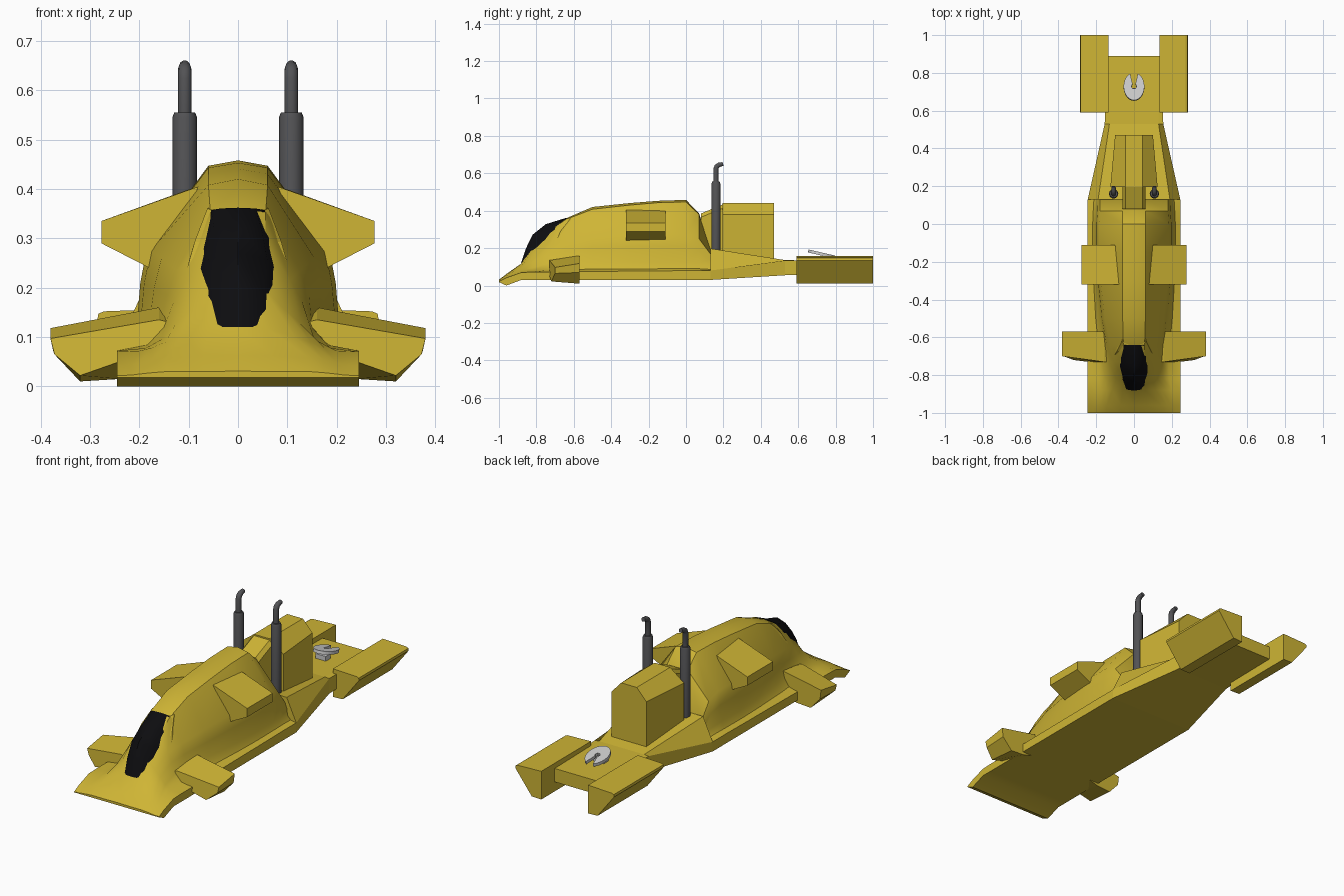
import bpy, bmesh, math
from mathutils import Vector, Matrix

if "Cube" in bpy.data.objects:
    bpy.data.objects.remove(bpy.data.objects["Cube"])


def mat(name, col):
    m = bpy.data.materials.new(name)
    m.diffuse_color = (*col, 1)
    m.use_nodes = True
    m.node_tree.nodes["Principled BSDF"].inputs["Base Color"].default_value = m.diffuse_color
    return m


YELLOW = mat("yellow_paint", (0.62, 0.46, 0.035))
BLACK = mat("black_glass", (0.004, 0.004, 0.005))
STEEL = mat("dark_steel", (0.085, 0.085, 0.09))


def finish(name, bm, material=None, smooth=None):
    bmesh.ops.recalc_face_normals(bm, faces=bm.faces)
    me = bpy.data.meshes.new(name)
    bm.to_mesh(me)
    bm.free()
    ob = bpy.data.objects.new(name, me)
    bpy.context.collection.objects.link(ob)
    if material:
        me.materials.append(material)
    if smooth:
        bpy.ops.object.select_all(action='DESELECT')
        ob.select_set(True)
        bpy.context.view_layer.objects.active = ob
        bpy.ops.object.shade_smooth_by_angle(angle=math.radians(smooth))
    return ob


def loft(name, rings, material, smooth=None, closed=True, caps=True):
    """Skin a list of equal-length point rings."""
    bm = bmesh.new()
    vs = [[bm.verts.new(p) for p in r] for r in rings]
    n = len(rings[0])
    for a, b in zip(vs, vs[1:]):
        for i in range(n if closed else n - 1):
            j = (i + 1) % n
            bm.faces.new((a[i], a[j], b[j], b[i]))
    if caps:
        bm.faces.new(vs[0])
        bm.faces.new(vs[-1])
    return finish(name, bm, material, smooth)


def mirrored(half, y):
    """Symmetric ring from half profile (x, z), centre point last if x is 0."""
    other = [(-x, z) for x, z in reversed(half) if x > 0]
    return [(x, y, z) for x, z in half + other]


def both_sides(name, rings, material, smooth=None):
    for side, s in (("right", 1), ("left", -1)):
        loft(f"{side}_{name}", [[(s * x, y, z) for x, y, z in r] for r in rings],
             material, smooth)


# main hull: y, floor z, rim z, foot (w, z), shoulder (w, z), roof (w, z), ridge z
stations = [
    (-1.00, .018, .022, .20, .025, .145, .030, .07, .030, .031),
    (-0.96, .000, .042, .20, .048, .145, .057, .07, .062, .062),
    (-0.88, .030, .070, .175, .078, .115, .100, .06, .117, .118),
    (-0.82, .030, .072, .155, .095, .095, .155, .05, .200, .215),
    (-0.73, .030, .072, .150, .120, .106, .215, .055, .290, .305),
    (-0.645, .030, .073, .158, .125, .125, .235, .056, .352, .358),
    (-0.50, .030, .075, .180, .125, .155, .260, .06, .408, .420),
    (-0.30, .030, .077, .198, .125, .177, .275, .06, .430, .441),
    (-0.15, .030, .078, .205, .125, .185, .278, .06, .443, .453),
    (0.00, .030, .080, .205, .125, .185, .278, .06, .447, .458),
    (0.07, .030, .080, .200, .120, .180, .250, .06, .380, .385),
    (0.13, .030, .080, .195, .105, .180, .170, .06, .195, .200),
]
rings = []
for y, zb, ze, wf, zf, ws, zs, wt, zt, h in stations:
    fillet = (.245 * .35 + wf * .65, ze * .75 + zf * .25)
    side = (wf * .45 + ws * .55 + .004, zf * .45 + zs * .55)
    rings.append(mirrored([(.245, zb), (.245, ze), fillet, (wf, zf), side,
                           (ws, zs), (wt, zt), (0, h)], y))
loft("hull", rings, YELLOW, 32)

# rear deck tapering behind the hull
loft("rear_deck", [mirrored([(w, zb), (w, ze), (wc, zc)], y) for y, w, zb, ze, wc, zc in (
    (.13, .245, .03, .08, .19, .198), (.53, .155, .055, .134, .13, .136),
    (.89, .15, .06, .128, .13, .13))], YELLOW)

# canopy glass: centre line (y, z) and edge (x, y, z) for each row
centre = [(-.882, .12), (-.855, .20), (-.82, .272), (-.75, .328), (-.64, .362)]
edge = [(.062, -.865, .12), (.077, -.80, .172), (.09, -.715, .222),
        (.073, -.68, .29), (.054, -.64, .357)]
rows = []
for (cy, cz), (ex, ey, ez) in zip(centre, edge):
    half = [(ex, ey, ez), (ex * .66, ey * .3 + cy * .7, ez * .3 + cz * .7), (0, cy, cz)]
    rows.append(half + [(-x, y, z) for x, y, z in half[1::-1]])
loft("canopy_glass", rows, BLACK, 40, closed=False, caps=False)

# canopy frame strip around the glass
inner = edge + [(-x, y, z) for x, y, z in reversed(edge)]
grow = [(1.2, -.005, -.012), (1.2, .01, -.006), (1.2, .012, 0), (1.2, .012, .004), (1.15, .025, .004)]
outer = [(x * k, y + dy, z + dz) for (x, y, z), (k, dy, dz) in zip(edge, grow)]
outer += [(-x, y, z) for x, y, z in reversed(outer)]
deep = [(x * 1.1, y + .035, z - .03) for x, y, z in outer]
loft("canopy_frame", list(zip(*[(a, b, c) for a, b, c in zip(inner, outer, deep)])),
     YELLOW, caps=False)

# roof side pods
pod = [(.08, .405), (.277, .335), (.277, .29), (.16, .23)]
both_sides("side_pod", [[(x, -.32, z) for x, z in pod],
                        [(x + (.02 if x < .1 else 0), -.11, z - (.006 if x < .1 else 0))
                         for x, z in pod]], YELLOW)

# front winglets
both_sides("front_winglet", [
    [(.12, -.73, .125), (.16, -.73, .135), (.38, -.70, .097), (.372, -.70, .065),
     (.32, -.72, .022), (.24, -.73, .05), (.12, -.73, .05)],
    [(.11, -.57, .155), (.16, -.57, .16), (.38, -.57, .118), (.374, -.57, .07),
     (.32, -.57, .01), (.24, -.57, .015), (.12, -.57, .05)]], YELLOW)

# rear fender pods
fender = [(.135, .157), (.272, .152), (.283, .147), (.285, .135), (.19, .012), (.135, .01)]
both_sides("rear_fender", [[(x, y, z) for x, z in fender] for y in (.59, 1.0)], YELLOW)

# engine housing with chamfered roof, and its narrow front neck
loft("engine_housing", [mirrored([(w, .12), (w, .38), (.045, .44)], y)
                        for y, w in ((.195, .125), (.47, .10))], YELLOW)
loft("engine_neck", [mirrored([(.062, .15), (.062, z - .02), (.045, z)], y)
                     for y, z in ((.08, .385), (.2, .435))], YELLOW)


# exhaust stacks: rings swept along a bent path (y, z, radius, tilt)
def ring(cx, cy, cz, r, tilt, n=10):
    out = []
    for i in range(n):
        a = 2 * math.pi * i / n
        dy = r * math.sin(a)
        out.append((cx + r * math.cos(a), cy + dy * math.cos(tilt), cz - dy * math.sin(tilt)))
    return out


path = [(.16, .17, .025, 0), (.16, .545, .025, 0), (.16, .555, .021, 0), (.16, .555, .014, 0),
        (.16, .625, .014, 0), (.165, .638, .014, .5), (.178, .646, .013, 1.0), (.198, .65, .011, 1.3)]
both_sides("exhaust_stack", [ring(.108, *p) for p in path], STEEL, 40)

# slotted hitch plate, tilted on the rear deck
outline = []
for i in range(25):
    a = math.radians(112 + 316 * i / 24)
    outline.append((.055 * math.cos(a), .075 * math.sin(a)))
outline += [(.008, .015), (.013, 0), (.008, -.012), (-.008, -.012), (-.013, 0), (-.008, .015)]
plate = Matrix.Translation((0, .727, .168)) @ Matrix.Rotation(math.radians(-13), 4, 'X')
loft("hitch_plate", [[plate @ Vector((x, y, z)) for x, y in outline] for z in (-.008, .008)], None)
# hitch support block
loft("hitch_mount", [mirrored([(.03, .12), (.03, .158)], y) for y in (.68, .72)], None)
